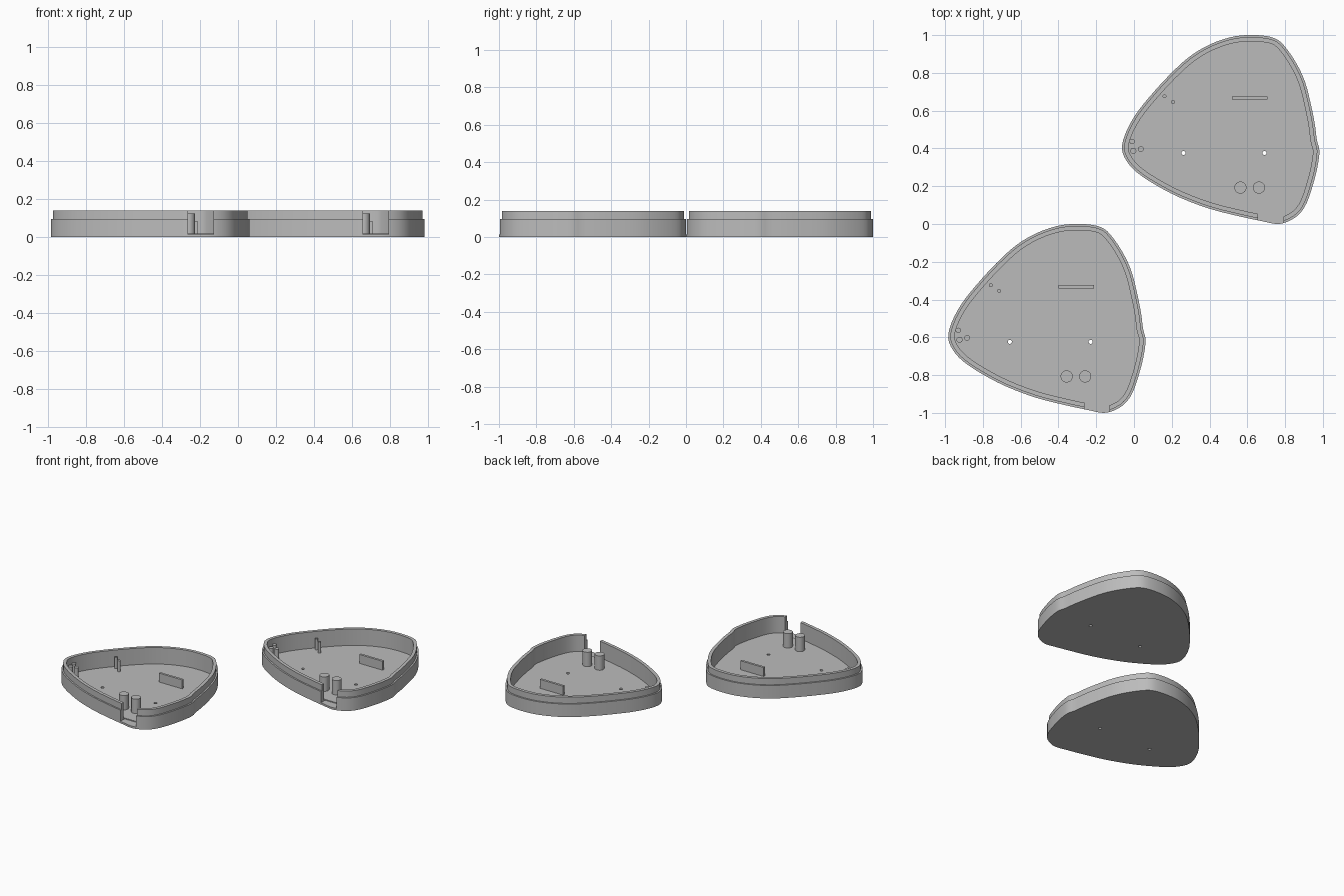
import bpy, bmesh, math
from mathutils import Vector

if "Cube" in bpy.data.objects:
    bpy.data.objects.remove(bpy.data.objects["Cube"])

grey = bpy.data.materials.new("plain grey")
grey.diffuse_color = (0.5, 0.5, 0.5, 1)
grey.use_nodes = True
grey.node_tree.nodes["Principled BSDF"].inputs["Base Color"].default_value = grey.diffuse_color

# Control points of the rounded triangular outline, clockwise from the left tip
OUTLINE = [(-.066, .395), (-.05, .474), (.003, .575), (.082, .676), (.188, .792), (.294, .888),
           (.40, .951), (.505, .988), (.59, 1.0), (.675, .998), (.743, .983), (.791, .946),
           (.854, .856), (.902, .755), (.934, .633), (.955, .527), (.966, .442), (.979, .39),
           (.971, .315), (.95, .225), (.913, .114), (.87, .05), (.812, .013), (.754, .0),
           (.675, .015), (.558, .04), (.40, .08), (.24, .14), (.108, .209), (.013, .273),
           (-.04, .331)]
CENTRE = Vector((.4575, .5))
FLOOR = .02


def smooth_outline(points, steps=3):
    """Closed Catmull-Rom curve through the points."""
    p = [Vector(q) - CENTRE for q in points]
    n, out = len(p), []
    for i in range(n):
        a, b, c, d = p[i - 1], p[i], p[(i + 1) % n], p[(i + 2) % n]
        for s in range(steps):
            t = s / steps
            out.append(.5 * (2 * b + (c - a) * t + (2 * a - 5 * b + 4 * c - d) * t * t
                             + (3 * b - a - 3 * c + d) * t ** 3))
    return out


def inset(curve, dist):
    n, out = len(curve), []
    for i, p in enumerate(curve):
        t = (curve[(i + 1) % n] - curve[i - 1]).normalized()
        out.append(p + Vector((t.y, -t.x)) * dist)
    return out


def finish(bm, name):
    bmesh.ops.recalc_face_normals(bm, faces=bm.faces)
    mesh = bpy.data.meshes.new(name)
    bm.to_mesh(mesh)
    bm.free()
    mesh.materials.append(grey)
    ob = bpy.data.objects.new(name, mesh)
    bpy.context.collection.objects.link(ob)
    return ob


def cylinder(name, x, y, r, z0, z1, sides=24):
    bm = bmesh.new()
    bmesh.ops.create_cone(bm, cap_ends=True, segments=sides, radius1=r, radius2=r, depth=z1 - z0)
    bmesh.ops.translate(bm, verts=bm.verts, vec=(x - CENTRE.x, y - CENTRE.y, (z0 + z1) / 2))
    return finish(bm, name)


def box(name, x0, x1, y0, y1, z0, z1):
    bm = bmesh.new()
    bmesh.ops.create_cube(bm, size=1)
    bmesh.ops.scale(bm, verts=bm.verts, vec=(x1 - x0, y1 - y0, z1 - z0))
    bmesh.ops.translate(bm, verts=bm.verts, vec=((x0 + x1) / 2 - CENTRE.x,
                                                 (y0 + y1) / 2 - CENTRE.y, (z0 + z1) / 2))
    return finish(bm, name)


def smooth(ob):
    bpy.ops.object.select_all(action='DESELECT')
    ob.select_set(True)
    bpy.context.view_layer.objects.active = ob
    bpy.ops.object.shade_smooth_by_angle(angle=math.radians(30))


# Tray shell: outer wall, stepped lip, inner wall and floor
curve = smooth_outline(OUTLINE)
bm = bmesh.new()
rings = []
for dist, z in [(0, 0), (0, .095), (.011, .095), (.011, .14), (.034, .14), (.034, FLOOR)]:
    rings.append([bm.verts.new((p.x, p.y, z)) for p in inset(curve, dist)])
n = len(curve)
for lo, hi in zip(rings, rings[1:]):
    for i in range(n):
        j = (i + 1) % n
        bm.faces.new((lo[i], lo[j], hi[j], hi[i]))
bm.faces.new(rings[0])
bm.faces.new(rings[-1])
tray = finish(bm, "tray_shell")

# Cable notch in the front wall and two screw holes in the floor
cutters = [box("notch_cutter", .655, .789, -.1, .066, .014, .3),
           cylinder("hole_cutter", .26, .376, .011, -.1, .1, 16),
           cylinder("hole_cutter", .688, .376, .011, -.1, .1, 16)]
for c in cutters:
    c.hide_render = True
    mod = tray.modifiers.new("cut", 'BOOLEAN')
    mod.object, mod.operation, mod.solver = c, 'DIFFERENCE', 'EXACT'
bpy.context.view_layer.objects.active = tray
for mod in list(tray.modifiers):
    bpy.ops.object.modifier_apply(modifier=mod.name)
for c in cutters:
    bpy.data.objects.remove(c)

# Fittings on the floor
parts = [tray, box("divider_rib", .517, .705, .659, .676, FLOOR - .005, .085)]
for x in (.561, .659):
    parts.append(cylinder("large_post", x, .193, .032, FLOOR - .005, .125, 32))
for x, y, r in [(.159, .676, .010), (.204, .646, .010),
                (-.013, .437, .014), (-.006, .387, .016), (.034, .397, .015)]:
    parts.append(cylinder("small_pin", x, y, r, FLOOR - .005, .10, 16))
for ob in parts:
    smooth(ob)

# Two identical trays, placed diagonally
for ob in parts:
    twin = ob.copy()
    twin.name = "second_" + ob.name
    bpy.context.collection.objects.link(twin)
    ob.location = (-.46, -.5, 0)
    twin.location = (.46, .5, 0)
